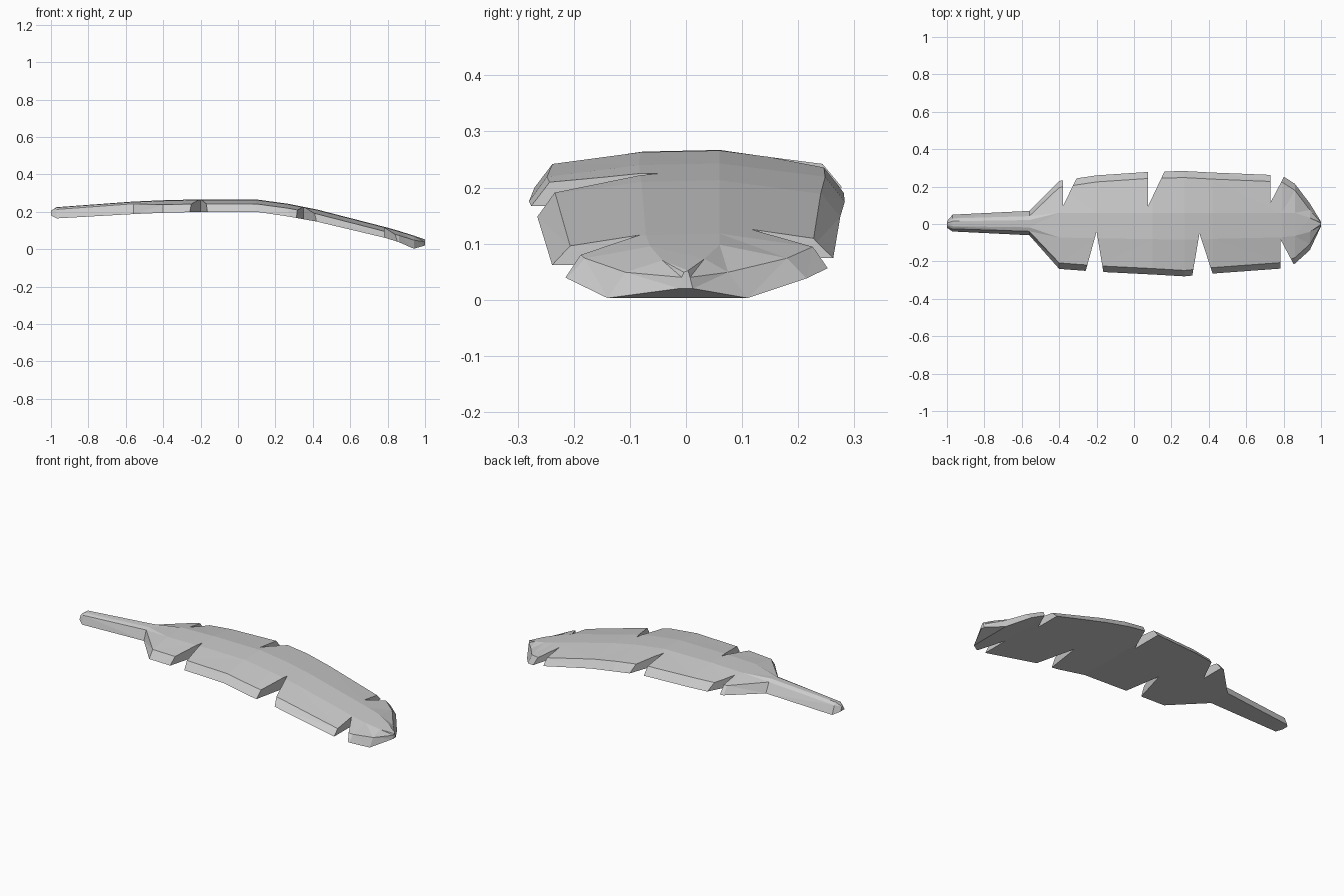
import bpy
import bmesh
from mathutils import Vector

cube = bpy.data.objects.get("Cube")
if cube:
    bpy.data.objects.remove(cube, do_unlink=True)

grey = bpy.data.materials.new("plain_grey")
grey.use_nodes = True
colour = (0.6, 0.6, 0.6, 1)
grey.diffuse_color = colour
grey.node_tree.nodes["Principled BSDF"].inputs["Base Color"].default_value = colour


def make_object(name, bm):
    bmesh.ops.recalc_face_normals(bm, faces=bm.faces)
    mesh = bpy.data.meshes.new(name)
    bm.to_mesh(mesh)
    bm.free()
    obj = bpy.data.objects.new(name, mesh)
    bpy.context.collection.objects.link(obj)
    return obj


# Stations along the leaf: x, front edge y, back edge y, top z, bottom z
stations = [
    (-1.0, -0.02, 0.015, 0.205, 0.18),
    (-0.97, -0.04, 0.05, 0.225, 0.165),
    (-0.56, -0.06, 0.07, 0.255, 0.188),
    (-0.4, -0.24, 0.23, 0.262, 0.195),
    (-0.2, -0.255, 0.26, 0.267, 0.2),
    (0.1, -0.27, 0.28, 0.266, 0.2),
    (0.27, -0.28, 0.283, 0.243, 0.175),
    (0.42, -0.265, 0.275, 0.213, 0.148),
    (0.79, -0.238, 0.26, 0.118, 0.06),
    (0.86, -0.212, 0.215, 0.098, 0.038),
    (0.94, -0.14, 0.11, 0.073, 0.003),
    (1.0, -0.012, 0.012, 0.052, 0.02),
]


def cross_section(x, front, back, top, bottom):
    # Flat underside, sloping rim and a shallow crowned top
    rim_f, rim_b = min(0.032, -front * 0.35), min(0.035, back * 0.4)
    drop = 0.024 if back > 0.1 else 0.012
    return [(x, front, bottom), (x, front + rim_f, top - drop),
            (x, max(-0.09, front * 0.3), top - 0.003),
            (x, min(0.06, back * 0.3), top),
            (x, back - rim_b, top - drop), (x, back, bottom)]


# Leaf blade and stem in one lofted body
bm = bmesh.new()
rings = [[bm.verts.new(p) for p in cross_section(*s)] for s in stations]
for a, b in zip(rings, rings[1:]):
    for i in range(len(a)):
        j = (i + 1) % len(a)
        bm.faces.new((a[i], a[j], b[j], b[i]))
bm.faces.new(rings[0])
bm.faces.new(rings[-1])
bmesh.ops.triangulate(bm, faces=bm.faces)
leaf = make_object("leaf", bm)
leaf.data.materials.append(grey)

# Torn notches: apex, then both mouth corners on the rim
notches = [
    ((-0.2, -0.04), (-0.258, -0.25), (-0.165, -0.25)),
    ((0.35, -0.05), (0.312, -0.275), (0.42, -0.265)),
    ((0.782, -0.08), (0.782, -0.24), (0.852, -0.212)),
    ((-0.38, 0.095), (-0.38, 0.25), (-0.302, 0.255)),
    ((0.075, 0.095), (0.075, 0.28), (0.165, 0.285)),
    ((0.73, 0.115), (0.73, 0.26), (0.803, 0.255)),
]
bm = bmesh.new()
for apex, *mouth in notches:
    tip = Vector(apex)
    outline = [tip] + [tip + (Vector(m) - tip) * 1.4 for m in mouth]
    base = bm.faces.new([bm.verts.new((p.x, p.y, -0.2)) for p in outline])
    wall = bmesh.ops.extrude_face_region(bm, geom=[base])["geom"]
    bmesh.ops.translate(bm, vec=(0, 0, 0.7),
                        verts=[v for v in wall if isinstance(v, bmesh.types.BMVert)])
cutter = make_object("notch_cutter", bm)
cutter.hide_render = True

# Cut the notches and keep the resulting mesh
cut = leaf.modifiers.new("notches", "BOOLEAN")
cut.operation = "DIFFERENCE"
cut.solver = "EXACT"
cut.object = cutter
graph = bpy.context.evaluated_depsgraph_get()
result = bpy.data.meshes.new_from_object(leaf.evaluated_get(graph))
leaf.modifiers.clear()
leaf.data = result
bpy.data.objects.remove(cutter, do_unlink=True)
